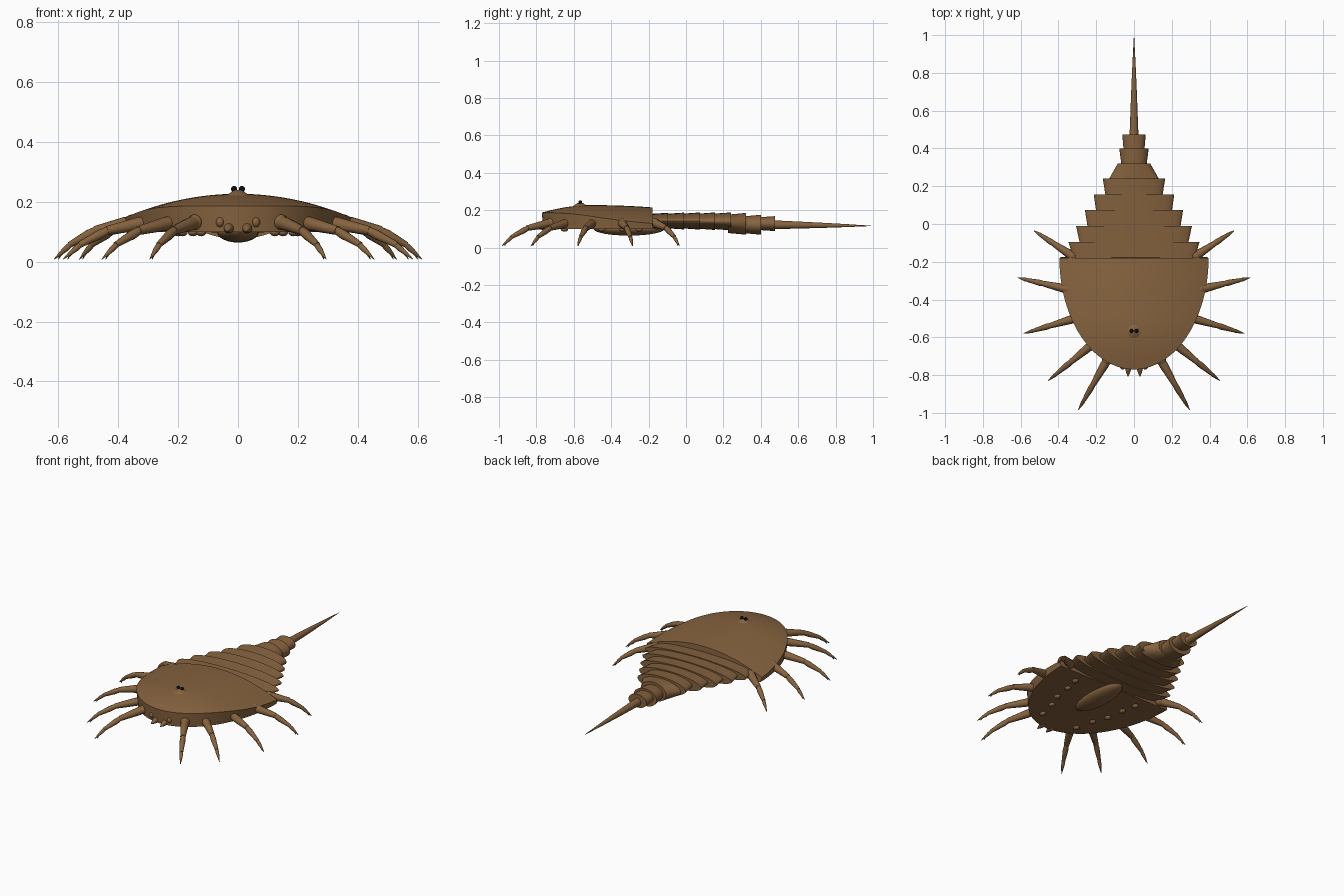
import bpy, bmesh
from math import sin, cos, pi, radians
from mathutils import Vector, Matrix

old = bpy.data.objects.get("Cube")
if old:
    bpy.data.objects.remove(old, do_unlink=True)


def material(name, rgb, rough):
    m = bpy.data.materials.new(name)
    m.use_nodes = True
    m.diffuse_color = (*rgb, 1)
    b = m.node_tree.nodes["Principled BSDF"]
    b.inputs["Base Color"].default_value = (*rgb, 1)
    b.inputs["Roughness"].default_value = rough
    return m


SHELL = material("shell_brown", (0.24, 0.125, 0.05), 0.7)
BLACK = material("eye_black", (0.004, 0.004, 0.004), 0.4)


def finish(bm, name, mat=SHELL, angle=35):
    bmesh.ops.remove_doubles(bm, verts=bm.verts, dist=0.0002)
    bmesh.ops.recalc_face_normals(bm, faces=bm.faces)
    me = bpy.data.meshes.new(name)
    bm.to_mesh(me)
    bm.free()
    me.materials.append(mat)
    for p in me.polygons:
        p.use_smooth = True
    me.set_sharp_from_angle(angle=radians(angle))
    ob = bpy.data.objects.new(name, me)
    bpy.context.collection.objects.link(ob)
    return ob


def loft(bm, rings, sides):
    """Skin rings given as (centre, u axis, v axis) and cap both ends."""
    loops = [[bm.verts.new(c + u * cos(2 * pi * i / sides) + v * sin(2 * pi * i / sides))
              for i in range(sides)] for c, u, v in rings]
    for a, b in zip(loops, loops[1:]):
        for i in range(sides):
            j = (i + 1) % sides
            bm.faces.new((a[i], a[j], b[j], b[i]))
    bm.faces.new(loops[0])
    bm.faces.new(loops[-1])


def limb(bm, start, end, radii, sides=12):
    """Straight round limb whose radius runs through the given list."""
    start, end = Vector(start), Vector(end)
    d = end - start
    u = d.cross(Vector((0, 0, 1))).normalized()
    v = u.cross(d).normalized()
    n = len(radii) - 1
    loft(bm, [(start + d * (i / n), u * r, v * r) for i, r in enumerate(radii)], sides)


def ellipsoid(name, centre, size, mat=SHELL, turn=0):
    bm = bmesh.new()
    mtx = Matrix.Translation(centre) @ Matrix.Rotation(turn, 4, 'Z') @ Matrix.Diagonal((*size, 1))
    bmesh.ops.create_uvsphere(bm, u_segments=20, v_segments=12, radius=1, matrix=mtx)
    return finish(bm, name, mat)


# Carapace: half-oval plan, arched top, flat underside
BACK, FRONT, HALF, FLOOR = -0.18, -0.77, 0.395, 0.1
ROWS, COLS = 28, 32


def shell_z(x, y):
    k = 0.55 if y < -0.5 else 0.12
    return 0.227 - k * (y + 0.5) ** 2 - 0.55 * x * x


bm = bmesh.new()
top, low = [], []
for r in range(ROWS + 1):
    a = pi / 2 * r / ROWS
    y = BACK + (FRONT - BACK) * sin(a)
    xs = [HALF * cos(a) * sin(pi / 2 * (2 * c / COLS - 1)) for c in range(COLS + 1)]
    top.append([bm.verts.new((x, y, shell_z(x, y))) for x in xs])
    low.append([bm.verts.new((x * 0.98, y + 0.005, FLOOR)) for x in xs])
for r in range(ROWS):
    for c in range(COLS):
        for g in (top, low):
            bm.faces.new((g[r][c], g[r][c + 1], g[r + 1][c + 1], g[r + 1][c]))
    for c in (0, COLS):
        bm.faces.new((top[r][c], top[r + 1][c], low[r + 1][c], low[r][c]))
for c in range(COLS):
    bm.faces.new((top[0][c], top[0][c + 1], low[0][c + 1], low[0][c]))
finish(bm, "carapace")

# Abdomen plates: y start, y end, half width at each end, centre z, half height
plates = [
    (-0.20, -0.095, 0.315, 0.347, 0.142, 0.044),
    (-0.11, -0.01, 0.285, 0.307, 0.142, 0.045),
    (-0.02, 0.075, 0.245, 0.260, 0.142, 0.046),
    (0.065, 0.155, 0.200, 0.213, 0.141, 0.047),
    (0.145, 0.24, 0.150, 0.165, 0.140, 0.048),
    (0.225, 0.32, 0.140, 0.086, 0.127, 0.058),
    (0.31, 0.40, 0.066, 0.078, 0.122, 0.053),
    (0.39, 0.475, 0.055, 0.062, 0.128, 0.040),
]
for n, (y0, y1, w0, w1, z, h) in enumerate(plates, 1):
    bm = bmesh.new()
    rings = []
    for t in (0, 0.35, 0.7, 0.93, 1):
        w = w0 + (w1 - w0) * t
        k = 0.85 + 0.15 * t
        rings.append((Vector((0, y0 + (y1 - y0) * t, z)), Vector((w, 0, 0)), Vector((0, 0, h * k))))
    loft(bm, rings, 48)
    finish(bm, f"abdomen_plate_{n}")

# Tail spine
bm = bmesh.new()
limb(bm, (0, 0.46, 0.122), (0, 0.99, 0.116), [0.024, 0.019, 0.014, 0.008, 0.001], 20)
finish(bm, "tail_spine")

# Walking legs: where each leaves the shell, and its tip
legs = [
    ((0.13, -0.70), (0.295, -0.985)),
    ((0.20, -0.62), (0.455, -0.83)),
    ((0.28, -0.49), (0.585, -0.58)),
    ((0.33, -0.35), (0.615, -0.285)),
    ((0.31, -0.18), (0.53, -0.035)),
]
for side, word in ((1, "left"), (-1, "right")):
    for n, (root, tip) in enumerate(legs, 1):
        a, b = Vector((side * root[0], root[1], 0)), Vector((side * tip[0], tip[1], 0))

        def at(t, z):
            p = a.lerp(b, t)
            p.z = z
            return p

        bm = bmesh.new()
        limb(bm, at(0, 0.137), at(0.52, 0.104), [0.021, 0.023, 0.019, 0.015])
        limb(bm, at(0.49, 0.107), at(0.82, 0.056), [0.013, 0.016, 0.013, 0.010])
        limb(bm, at(0.79, 0.061), at(1, 0.008), [0.009, 0.010, 0.006, 0.001])
        limb(bm, at(0.88, 0.042), at(0.95, 0.008), [0.006, 0.004, 0.001], 8)
        finish(bm, f"{word}_leg_{n}")
        ellipsoid(f"{word}_leg_socket_{n}", at(0.08, 0.132), (0.026, 0.026, 0.026))

    # Small mouth claws in front
    bm = bmesh.new()
    limb(bm, (side * 0.03, -0.74, 0.115), (side * 0.032, -0.808, 0.103), [0.018, 0.017, 0.011, 0.001])
    finish(bm, f"{word}_mouth_claw")
    ellipsoid(f"{word}_feeler_base", (side * 0.06, -0.755, 0.132), (0.014, 0.016, 0.017))

    # Knobs along the underside
    for n, (x, y) in enumerate(((0.123, -0.65), (0.15, -0.54), (0.185, -0.45),
                                (0.20, -0.34), (0.22, -0.25)), 1):
        ellipsoid(f"{word}_belly_knob_{n}", (side * x, y, 0.098), (0.017, 0.02, 0.013))

    # Eyes
    ellipsoid(f"{word}_top_eye", (side * 0.013, -0.566, 0.243), (0.01, 0.01, 0.01), BLACK)
    for k, s in ((0, 0.008), (1, 0.007)):
        ellipsoid(f"{word}_side_eye_{k + 1}", (side * (0.126 + 0.013 * k), -0.707 + 0.006 * k, 0.171 - 0.007 * k),
                  (s + 0.001, s, s), BLACK)

# Eye mound and belly keel
bm = bmesh.new()
bmesh.ops.create_cone(bm, cap_ends=True, segments=24, radius1=0.055, radius2=0.014, depth=0.03,
                      matrix=Matrix.Translation((0, -0.566, 0.224)))
finish(bm, "eye_mound", angle=60)
ellipsoid("belly_keel", (0, -0.305, 0.1), (0.07, 0.19, 0.036))
